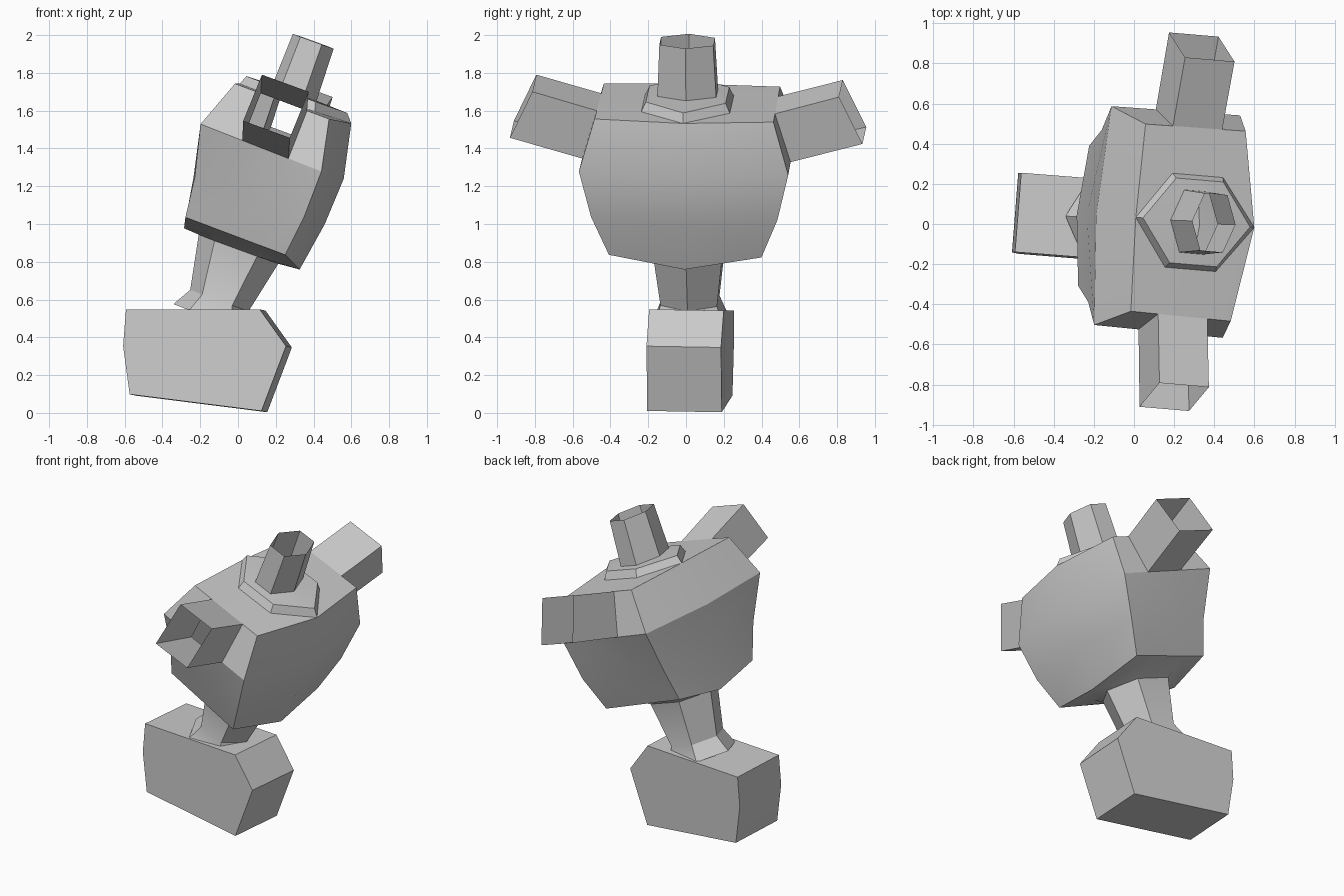
import bpy, bmesh
from math import radians
from mathutils import Matrix

if "Cube" in bpy.data.objects:
    bpy.data.objects.remove(bpy.data.objects["Cube"])

# Whole figure is turned slightly; the upper body also leans towards +x
TURN = (Matrix.Translation((0, 0.003, 0)) @ Matrix.Rotation(radians(-4.5), 4, 'Z')
        @ Matrix.Rotation(radians(-1), 4, 'X'))
LEAN = TURN @ Matrix.Rotation(radians(20), 4, 'Y')


def build(name, half_faces, matrix):
    """Make an object from faces of the +y half plus their mirror image."""
    bm = bmesh.new()
    for s in (1, -1):
        for f in half_faces:
            bm.faces.new([bm.verts.new((x, s * y, z)) for x, y, z in f])
    bmesh.ops.remove_doubles(bm, verts=bm.verts, dist=0.0005)
    bmesh.ops.recalc_face_normals(bm, faces=bm.faces)
    bm.transform(matrix)
    me = bpy.data.meshes.new(name)
    bm.to_mesh(me)
    bm.free()
    ob = bpy.data.objects.new(name, me)
    bpy.context.collection.objects.link(ob)
    bpy.ops.object.select_all(action='DESELECT')
    ob.select_set(True)
    bpy.context.view_layer.objects.active = ob
    bpy.ops.object.shade_smooth_by_angle(angle=radians(30))
    return ob


def loft(rings, skip=()):
    return [(a[i], a[i + 1], b[i + 1], b[i])
            for k, (a, b) in enumerate(zip(rings, rings[1:]))
            for i in range(len(a) - 1) if (k, i) not in skip]


ARM_F, ARM_B = -0.167, -0.43


def body_ring(fc, f, b, bc):
    """Half ring: front centre, front corner, two arm columns, back corner, back centre."""
    def side(u):
        t = (u - f[0]) / (b[0] - f[0])
        return (u, f[1] + t * (b[1] - f[1]), f[2] + t * (b[2] - f[2]))
    return [(fc[0], 0, fc[1]), f, side(ARM_F), side(ARM_B), b, (bc[0], 0, bc[1])]


def hexagon(r, ru, rv, w, c=-0.3):
    """Half hexagon around u = c."""
    return [(c + r, 0, w), (c + ru, rv, w), (c - ru, rv, w), (c - r, 0, w)]


def cap(ring, hx):
    return [(ring[0], ring[1], ring[2], hx[1]), (ring[2], ring[3], hx[2], hx[1]),
            (ring[3], ring[4], ring[5], hx[2])]


# Torso shell, open at the arms, neck and leg
rings = [
    body_ring((0.039, 1.645), (-0.042, 0.475, 1.632), (-0.576, 0.468, 1.637), (-0.59, 1.64)),
    body_ring((0.102, 1.357), (0.022, 0.556, 1.358), (-0.668, 0.547, 1.374), (-0.70, 1.365)),
    body_ring((0.09, 1.097), (0.013, 0.495, 1.10), (-0.61, 0.43, 1.10), (-0.65, 1.09)),
    body_ring((0.047, 0.825), (-0.02, 0.405, 0.876), (-0.59, 0.35, 0.881), (-0.605, 0.82)),
]
top_hex = hexagon(0.31, 0.135, 0.235, 1.64, -0.28)
top_hex[0], top_hex[3] = rings[0][0], rings[0][5]
low_hex = hexagon(0.3, 0.14, 0.22, 0.84, -0.29)
low_hex[0], low_hex[3] = rings[3][0], rings[3][5]
leg_top = hexagon(0.225, 0.12, 0.183, 0.815, -0.295)
build("torso", loft(rings, skip={(0, 2)}) + cap(rings[0], top_hex)
      + cap(rings[3], low_hex) + loft([low_hex, leg_top]), LEAN)

# Arm sleeves, open tubes pulled out from the torso openings
root = [rings[0][2], rings[0][3], rings[1][3], rings[1][2]]
tip = [(p[0], v, w) for p, (v, w) in zip(root, [(0.814, 1.734)] * 2 + [(0.936, 1.472)] * 2)]
build("arm_sleeves", loft([root + root[:1], tip + tip[:1]]), LEAN)

# Collar plate and open neck tube
build("neck", loft([top_hex,
                    hexagon(0.285, 0.125, 0.212, 1.69, -0.285),
                    hexagon(0.125, 0.065, 0.156, 1.695),
                    hexagon(0.115, 0.06, 0.143, 1.985)]), LEAN)

# Leg with a flared ankle sunk into the foot
build("leg", loft([leg_top,
                   hexagon(0.165, 0.085, 0.15, 0.525, -0.297),
                   hexagon(0.225, 0.12, 0.185, 0.424, -0.295)]), LEAN)

# Foot block
outline = [(-0.58, 0.545), (-0.595, 0.35), (-0.56, 0.095),
           (0.14, 0.007), (0.27, 0.35), (0.13, 0.545)]
side = [(x, 0.198, z) for x, z in outline]
mid = [(x, 0, z) for x, z in outline]
build("foot", [tuple(side)] + loft([side + side[:1], mid + mid[:1]]), TURN)
